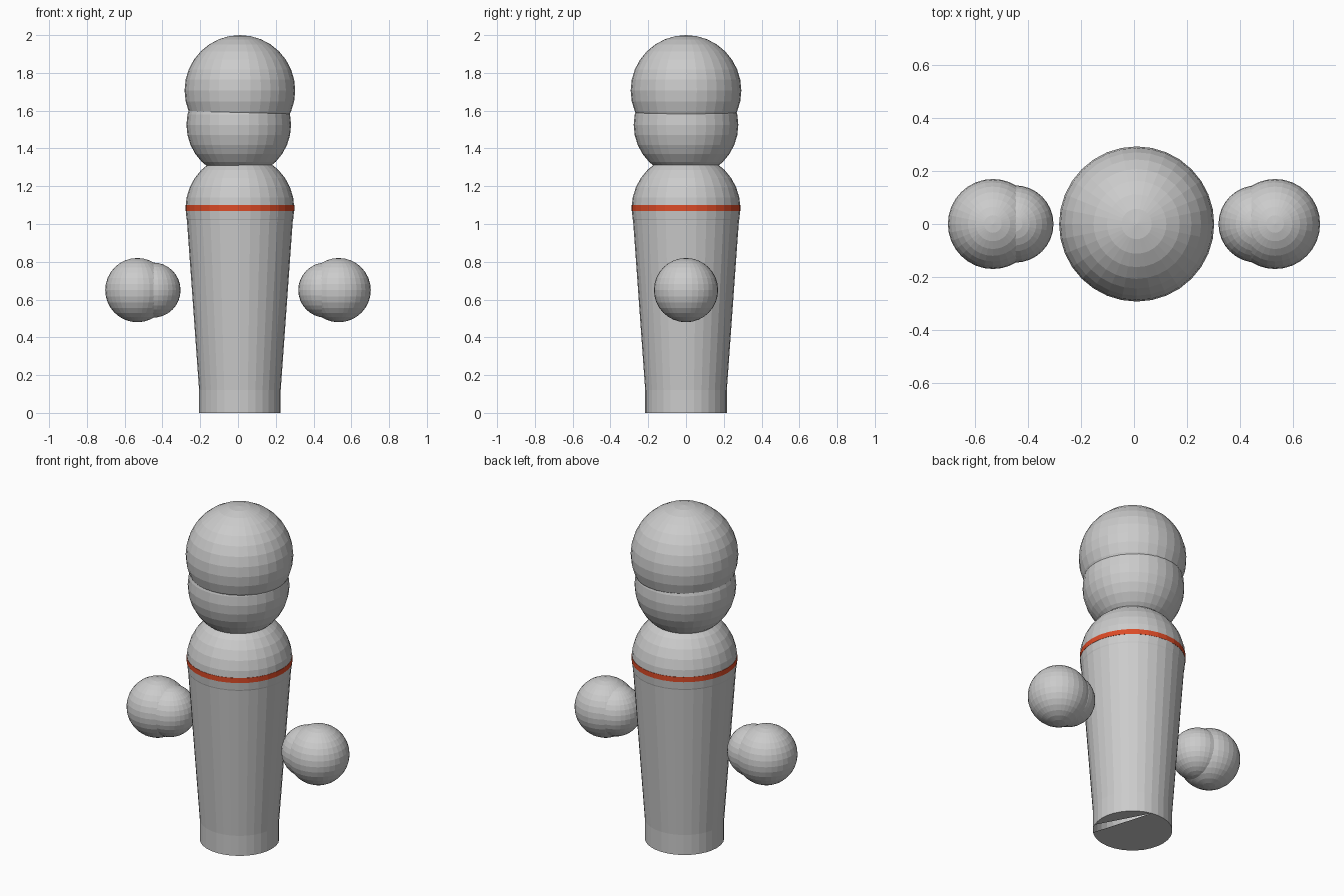
import bpy, bmesh
from math import cos, sin, pi

if "Cube" in bpy.data.objects:
    bpy.data.objects.remove(bpy.data.objects["Cube"])

SIDES = 32
CX = 0.01  # the torso sits slightly right of the overall centre


def finish(name, bm):
    mesh = bpy.data.meshes.new(name)
    bm.to_mesh(mesh)
    bm.free()
    obj = bpy.data.objects.new(name, mesh)
    bpy.context.collection.objects.link(obj)
    return obj


def ball(name, x, z, radius):
    bpy.ops.mesh.primitive_uv_sphere_add(segments=SIDES, ring_count=16,
                                         radius=radius, location=(x, 0, z))
    bpy.context.object.name = name
    return bpy.context.object


def lathe(bm, profile):
    """Sweep (radius, z) points around the torso axis; returns the rings."""
    rings = [[bm.verts.new((CX + r * cos(2 * pi * i / SIDES),
                            r * sin(2 * pi * i / SIDES), z))
              for i in range(SIDES)] for r, z in profile]
    for lo, hi in zip(rings, rings[1:]):
        for i in range(SIDES):
            j = (i + 1) % SIDES
            bm.faces.new((lo[i], lo[j], hi[j], hi[i]))
    return rings


# Tapered body with a short straight foot
bm = bmesh.new()
base = lathe(bm, [(0.216, 0), (0.216, 0.12), (0.284, 1.07)])[0]
# Base cap in two pieces, leaving the thin wedge-shaped gap open
bm.faces.new([base[i] for i in range(7, -3, -1)])
bm.faces.new([base[i % SIDES] for i in range(28, 6, -1)])
finish("body", bm)

# Red collar band
bm = bmesh.new()
lathe(bm, [(0.28, 1.07), (0.288, 1.07), (0.288, 1.10), (0.28, 1.10)])
band = finish("collar_band", bm)
red = bpy.data.materials.new("red")
red.diffuse_color = (0.72, 0.07, 0.02, 1)
red.use_nodes = True
red.node_tree.nodes["Principled BSDF"].inputs["Base Color"].default_value = red.diffuse_color
band.data.materials.append(red)

# Shoulders, jaw and head
ball("shoulder_dome", CX, 1.083, 0.288)
ball("jaw", 0.004, 1.525, 0.277)
ball("head", CX, 1.707, 0.293)

# Floating hands: a fist with a smaller ball on the inner side
for side, sign, inner in (("left", -1, 0.45), ("right", 1, 0.465)):
    ball(side + "_fist", sign * 0.533, 0.65, 0.17)
    ball(side + "_thumb", sign * inner, 0.65, 0.146)
